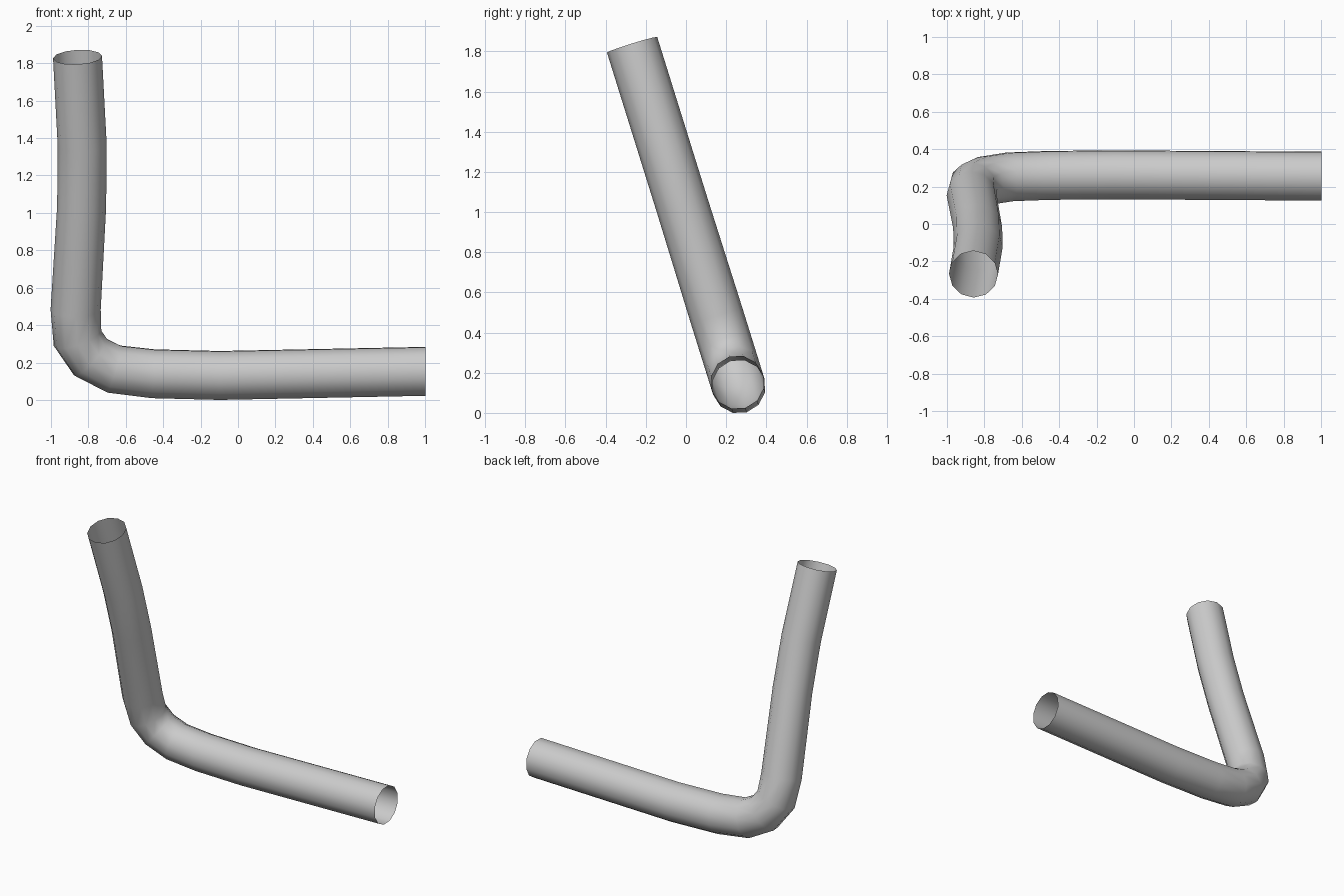
import bpy, bmesh
from math import cos, sin, tau
from mathutils import Vector

if "Cube" in bpy.data.objects:
    bpy.data.objects.remove(bpy.data.objects["Cube"])

SIDES, RADIUS = 12, 0.134

# Centre line of the pipe as (x, height) in its leaning plane
path = [(1.0, .16), (-.1, .138), (-.455, .147), (-.665, .172), (-.79, .235),
        (-.86, .337), (-.87, .49), (-.838, 1.04), (-.835, 1.37), (-.86, 1.84)]
lean = Vector((0, -.298, .955)).normalized()   # upward direction of the plane
normal = Vector((1, 0, 0)).cross(lean)         # across the plane
pts = [Vector((x, .262, .14)) + lean * ((z - .14) / lean.z) for x, z in path]

# Sweep a ring along the centre line, leaving both ends open
bm = bmesh.new()
rings = []
for i, p in enumerate(pts):
    before = (p - pts[i - 1]).normalized() if i else Vector((-1, 0, 0))
    after = (pts[i + 1] - p).normalized() if i < len(pts) - 1 else before
    t = (before + after).normalized() if i else before
    side = normal.cross(t)
    r = RADIUS if i < 7 else .131
    rings.append([bm.verts.new(p + r * (cos(tau * k / SIDES) * side + sin(tau * k / SIDES) * normal))
                  for k in range(SIDES)])
for a, b in zip(rings, rings[1:]):
    for k in range(SIDES):
        n = (k + 1) % SIDES
        bm.faces.new((a[k], a[n], b[n], b[k]))
bmesh.ops.recalc_face_normals(bm, faces=bm.faces)
# Make sure the faces point away from the centre line
f = bm.faces[:][0]
if f.normal.dot(f.calc_center_median() - (pts[0] + pts[1]) / 2) < 0:
    bmesh.ops.reverse_faces(bm, faces=bm.faces)

# Stand it on the ground and centre it
for axis in range(3):
    vals = [v.co[axis] for v in bm.verts]
    shift = min(vals) if axis == 2 else (min(vals) + max(vals)) / 2
    for v in bm.verts:
        v.co[axis] -= shift

mesh = bpy.data.meshes.new("bent_pipe")
bm.to_mesh(mesh)
bm.free()
pipe = bpy.data.objects.new("bent_pipe", mesh)
bpy.context.collection.objects.link(pipe)
for poly in mesh.polygons:
    poly.use_smooth = True
